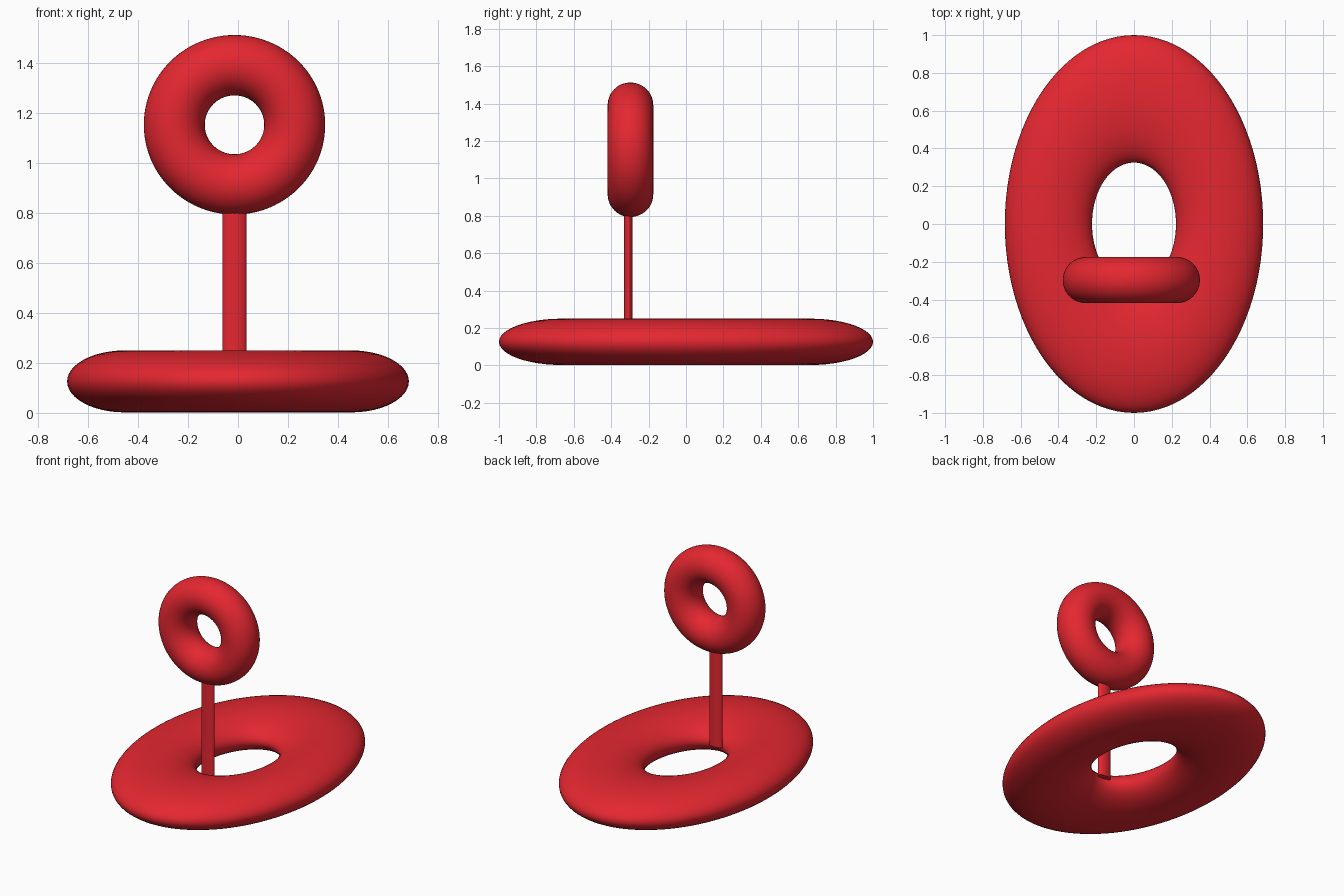
import bpy
import math

if "Cube" in bpy.data.objects:
    bpy.data.objects.remove(bpy.data.objects["Cube"])

red = bpy.data.materials.new("red")
red.diffuse_color = (0.78, 0.02, 0.03, 1)
red.use_nodes = True
red.node_tree.nodes["Principled BSDF"].inputs["Base Color"].default_value = red.diffuse_color


def finish(name, scale):
    ob = bpy.context.object
    ob.name = name
    ob.scale = scale
    ob.data.materials.append(red)
    bpy.ops.object.transform_apply(location=False, rotation=True, scale=True)
    bpy.ops.object.shade_smooth_by_angle(angle=math.radians(40))
    return ob


def torus(name, loc, major, minor, scale, rot=(0, 0, 0)):
    bpy.ops.mesh.primitive_torus_add(major_segments=96, minor_segments=48, location=loc,
                                     rotation=rot, major_radius=major, minor_radius=minor)
    return finish(name, scale)


# flattened oval base ring
torus("base_ring", (0, 0, 0.126), 0.6625, 0.3375, (0.684, 1, 0.124 / 0.3375))

# upright ring, facing the front
torus("upright_ring", (-0.014, -0.297, 1.153), 0.241, 0.122, (1, 0.99, 1),
      (math.radians(90), 0, 0))

# thin oval post joining the rings, its foot ends inside the base hole
z0, z1 = 0.13, 0.88
bpy.ops.mesh.primitive_cylinder_add(vertices=48, radius=1, depth=z1 - z0,
                                    location=(-0.014, -0.309, (z0 + z1) / 2))
finish("post", (0.048, 0.023, 1))
